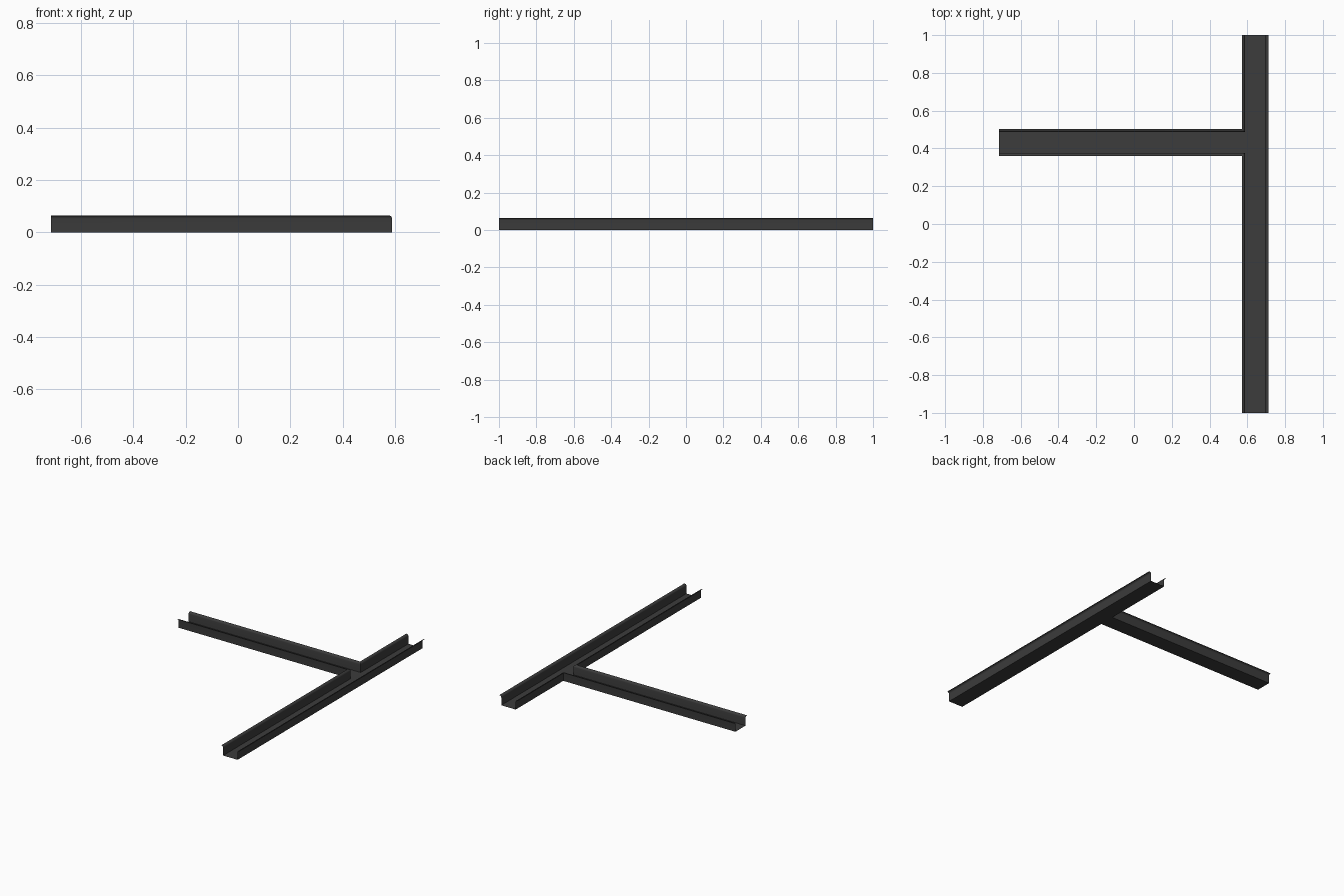
import bpy, math

if "Cube" in bpy.data.objects:
    bpy.data.objects.remove(bpy.data.objects["Cube"])

dark = bpy.data.materials.new("dark_metal")
dark.diffuse_color = (0.045, 0.045, 0.045, 1)
dark.use_nodes = True
dark.node_tree.nodes["Principled BSDF"].inputs["Base Color"].default_value = dark.diffuse_color

# Key positions: wall lines, ends and lip size
XL, XR, X0 = 0.588, 0.697, -0.714
Y0, Y1 = 0.377, 0.486
H, R, LIP = 0.065, 0.013, 0.016

# Wall cross-section as (outward offset, height): upright, rounded bend, flat lip
profile = [(0, 0), (0, H - R)]
for i in range(1, 6):
    a = math.radians(18 * i)
    profile.append((R * (1 - math.cos(a)), H - R + R * math.sin(a)))
profile.append((LIP, H))


def add_mesh(name, verts, faces):
    me = bpy.data.meshes.new(name)
    me.from_pydata(verts, [], faces)
    me.materials.append(dark)
    ob = bpy.data.objects.new(name, me)
    bpy.context.collection.objects.link(ob)
    bpy.context.view_layer.objects.active = ob
    ob.select_set(True)
    bpy.ops.object.shade_smooth_by_angle(angle=math.radians(30))
    ob.select_set(False)


def wall(name, path):
    """Sweep the profile along (x, y, outward x, outward y) stations, mitred at corners."""
    n = len(profile)
    verts = [(x + ox * o, y + oy * o, z) for x, y, ox, oy in path for o, z in profile]
    faces = [(s * n + i, s * n + n + i, s * n + n + i + 1, s * n + i + 1)
             for s in range(len(path) - 1) for i in range(n - 1)]
    add_mesh(name, verts, faces)


# Thin tray floor, T-shaped
add_mesh("tray_floor",
         [(XL, -1, 0), (XR, -1, 0), (XR, Y0, 0), (XR, Y1, 0), (XR, 1, 0),
          (XL, 1, 0), (XL, Y1, 0), (X0, Y1, 0), (X0, Y0, 0), (XL, Y0, 0)],
         [(0, 1, 2, 9), (9, 2, 3, 6), (6, 3, 4, 5), (8, 9, 6, 7)])

# Straight outer wall and the two corner walls around the branch
wall("outer_wall", [(XR, -1, 1, 0), (XR, 1, 1, 0)])
wall("front_corner_wall", [(X0, Y0, 0, -1), (XL, Y0, -1, -1), (XL, -1, -1, 0)])
wall("back_corner_wall", [(XL, 1, -1, 0), (XL, Y1, -1, 1), (X0, Y1, 0, 1)])
